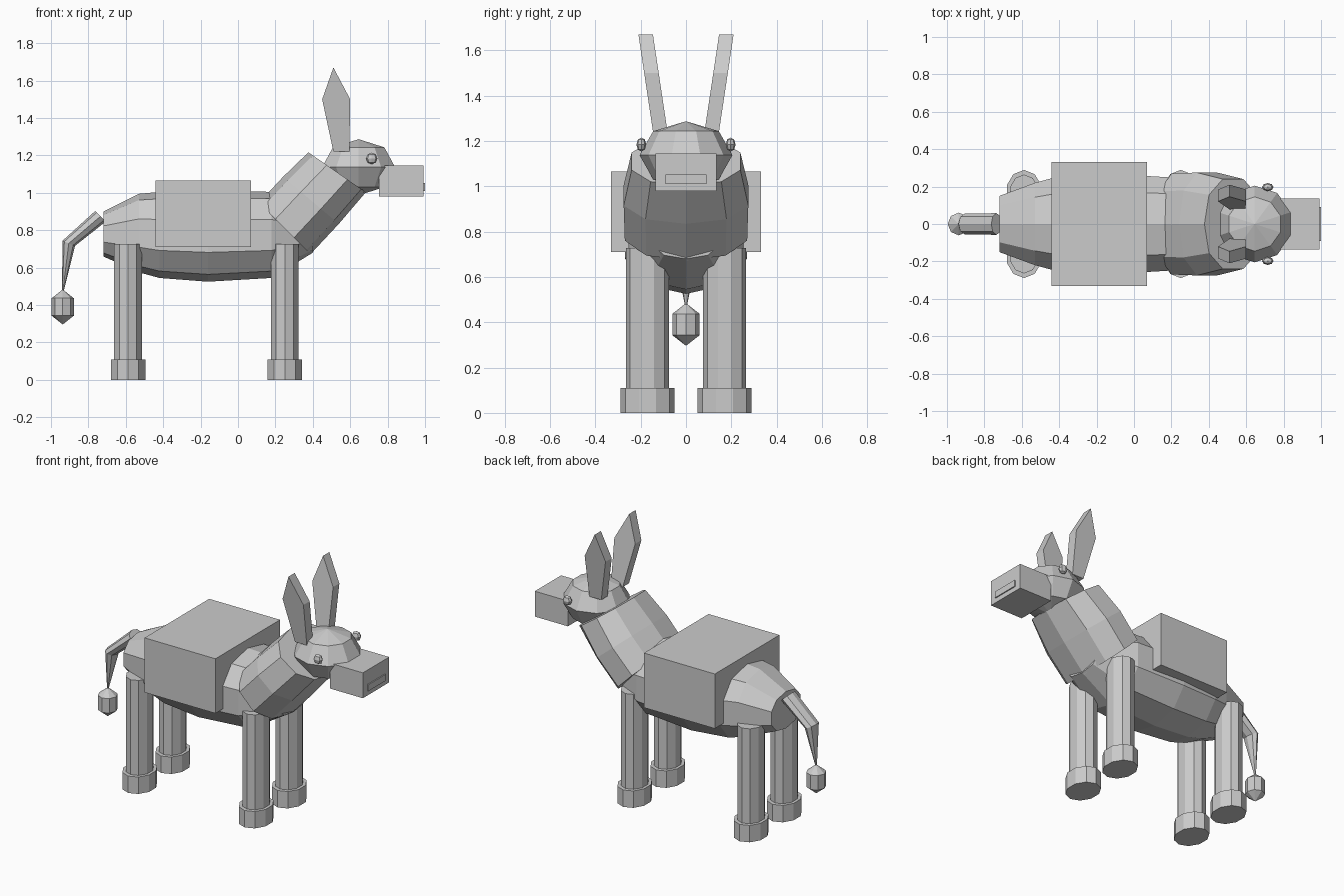
import bpy, bmesh, math
from mathutils import Vector, Matrix

if "Cube" in bpy.data.objects:
    bpy.data.objects.remove(bpy.data.objects["Cube"])

grey = bpy.data.materials.new("plain_grey")
grey.diffuse_color = (0.6, 0.6, 0.6, 1)
grey.use_nodes = True
grey.node_tree.nodes["Principled BSDF"].inputs["Base Color"].default_value = grey.diffuse_color


def finish(name, bm):
    bmesh.ops.recalc_face_normals(bm, faces=bm.faces)
    me = bpy.data.meshes.new(name)
    bm.to_mesh(me)
    bm.free()
    me.materials.append(grey)
    ob = bpy.data.objects.new(name, me)
    bpy.context.collection.objects.link(ob)
    return ob


def place(center, scale):
    return Matrix.Translation(center) @ Matrix.Diagonal((*scale, 1))


def box(name, lo, hi):
    lo, hi = Vector(lo), Vector(hi)
    bm = bmesh.new()
    bmesh.ops.create_cube(bm, size=1, matrix=place((lo + hi) / 2, hi - lo))
    return finish(name, bm)


def ball(name, center, scale, segs, rings):
    bm = bmesh.new()
    bmesh.ops.create_uvsphere(bm, u_segments=segs, v_segments=rings, radius=1,
                              matrix=place(center, scale))
    return finish(name, bm)


def column(name, x, y, z0, z1, rx, ry):
    bm = bmesh.new()
    bmesh.ops.create_cone(bm, cap_ends=True, segments=10, radius1=1, radius2=1, depth=1,
                          matrix=place((x, y, (z0 + z1) / 2), (rx, ry, z1 - z0)))
    return finish(name, bm)


def loft(name, section, stations):
    """Skin a (side, up) section through stations of (x, z, up direction, half width, half height)."""
    bm = bmesh.new()
    rings = []
    for x, z, up, w, h in stations:
        up = Vector((up[0], 0, up[1])).normalized()
        rings.append([bm.verts.new(Vector((x, u * w, z)) + up * (v * h)) for u, v in section])
    n = len(section)
    for a, b in zip(rings, rings[1:]):
        for i in range(n):
            j = (i + 1) % n
            bm.faces.new((a[i], a[j], b[j], b[i]))
    bm.faces.new(rings[0])
    bm.faces.new(rings[-1])
    return finish(name, bm)


half = [(0, 1), (0.65, 0.84), (1, 0.36), (1, -0.36), (0.65, -0.84), (0, -1)]
barrel = half + [(-u, v) for u, v in half[-2:0:-1]]
octagon = [(math.cos(i * math.pi / 4), math.sin(i * math.pi / 4)) for i in range(8)]

# Body and neck
loft("body", barrel, [
    (-0.72, 0.78, (0, 1), 0.15, 0.12),
    (-0.53, 0.785, (0, 1), 0.22, 0.21),
    (-0.42, 0.775, (0, 1), 0.25, 0.23),
    (-0.16, 0.77, (0, 1), 0.27, 0.245),
    (0.18, 0.775, (0, 1), 0.25, 0.23),
    (0.40, 0.78, (0, 1), 0.15, 0.10)])
loft("neck", barrel, [
    (0.25, 0.81, (-0.7, 0.7), 0.27, 0.195),
    (0.39, 0.96, (-0.76, 0.64), 0.275, 0.195),
    (0.53, 1.11, (-0.82, 0.57), 0.24, 0.187)])

# Pack on the back
box("pack", (-0.44, -0.332, 0.71), (0.07, 0.332, 1.065))

# Head, muzzle, mouth
ball("head", (0.645, 0, 1.137), (0.205, 0.205, 0.15), 10, 4)
box("muzzle", (0.755, -0.135, 0.98), (0.993, 0.135, 1.145))
box("mouth", (0.992, -0.09, 1.01), (1.0, 0.09, 1.052))

# Ears: flat leaf profile leaning outwards
leaf = [(0.51, 1.22), (0.595, 1.22), (0.60, 1.50), (0.51, 1.67), (0.45, 1.50)]

for s, side in ((-1, "right"), (1, "left")):
    bm = bmesh.new()
    inner, outer = [[bm.verts.new((x, s * (0.115 + 0.15 * (z - 1.25) + d), z)) for x, z in leaf]
                    for d in (-0.032, 0.032)]
    bm.faces.new(inner)
    bm.faces.new(outer)
    for i in range(5):
        j = (i + 1) % 5
        bm.faces.new((inner[i], inner[j], outer[j], outer[i]))
    finish(side + "_ear", bm)

    # Eyes
    ball(side + "_eye", (0.715, s * 0.197, 1.184), (0.031, 0.022, 0.031), 8, 4)

    # Legs and hooves
    for end, x in (("front", 0.25), ("back", -0.588)):
        column(f"{end}_{side}_leg", x, s * 0.17, 0.05, 0.727, 0.078, 0.094)
        column(f"{end}_{side}_hoof", x, s * 0.17, 0, 0.11, 0.097, 0.119)

# Tail with tuft
loft("tail", octagon, [
    (-0.735, 0.875, (-0.7, 0.7), 0.058, 0.04),
    (-0.905, 0.73, (-0.92, 0.38), 0.055, 0.036),
    (-0.937, 0.47, (-1, 0), 0.004, 0.004)])
ball("tail_tuft", (-0.937, 0, 0.39), (0.068, 0.07, 0.094), 8, 3)
